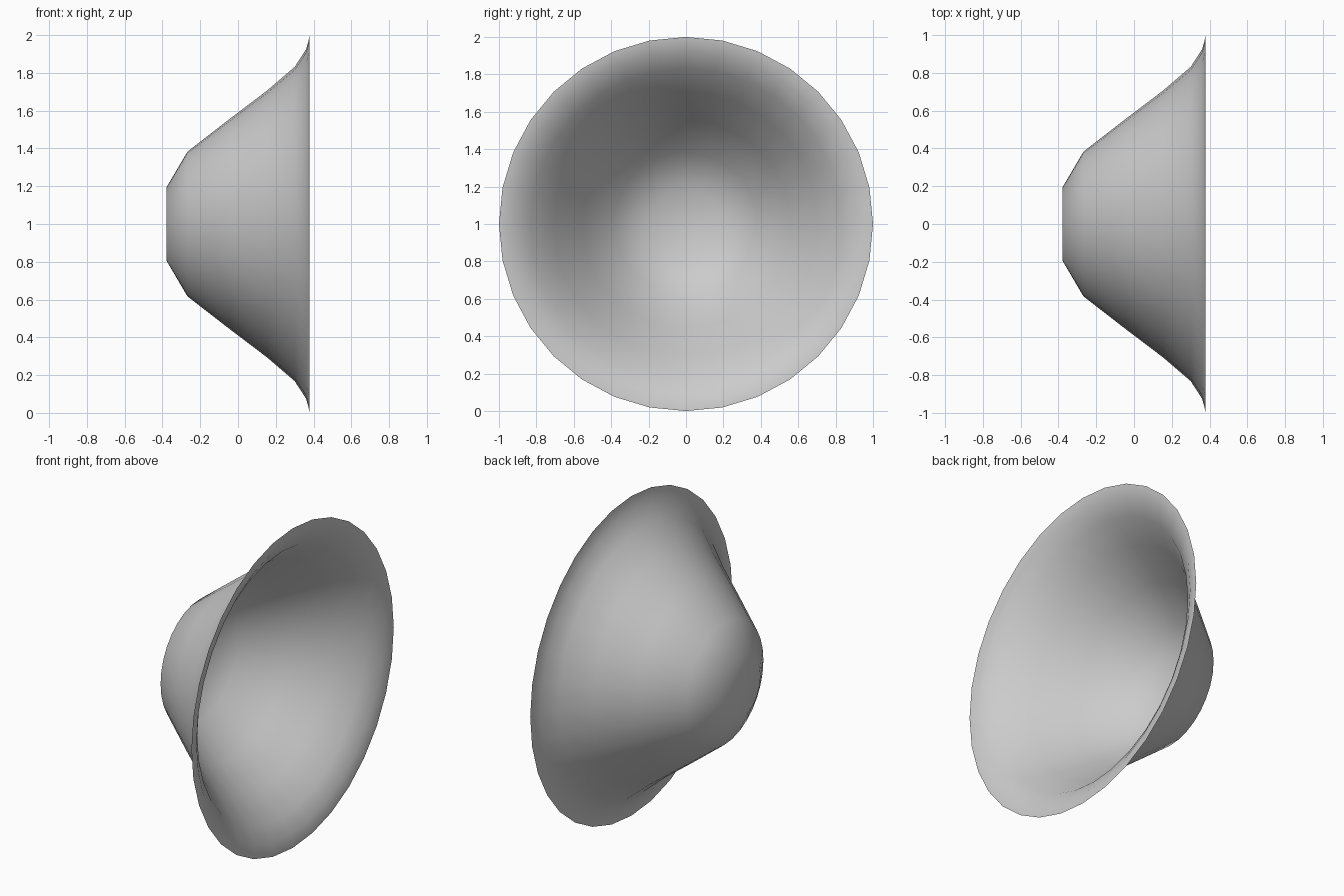
import bpy, bmesh, math
from mathutils import Matrix, Vector

if "Cube" in bpy.data.objects:
    bpy.data.objects.remove(bpy.data.objects["Cube"], do_unlink=True)

SEGMENTS = 32

# Single light grey material
grey = bpy.data.materials.new("light grey")
grey.use_nodes = True
colour = (0.6, 0.6, 0.6, 1)
grey.diffuse_color = colour
grey.node_tree.nodes["Principled BSDF"].inputs["Base Color"].default_value = colour

# Axial position of each ring, from the flat base to the flared rim
depths = [-0.378, -0.378, -0.268, -0.045, 0.155, 0.30, 0.36, 0.376, 0.378]
profile = [(x, math.sin(math.radians(90) * i / 8)) for i, x in enumerate(depths)]

# Revolve the profile about the x axis into an open bowl
bm = bmesh.new()
verts = [bm.verts.new((x, 0, r)) for x, r in profile]
edges = [bm.edges.new(pair) for pair in zip(verts, verts[1:])]
bmesh.ops.spin(bm, geom=verts + edges, cent=(0, 0, 0), axis=(1, 0, 0),
               angle=math.tau, steps=SEGMENTS, use_duplicate=False)
bmesh.ops.remove_doubles(bm, verts=bm.verts, dist=0.0005)
bmesh.ops.recalc_face_normals(bm, faces=bm.faces)

# Make the outer surface the front side
base = min(bm.faces, key=lambda f: f.calc_center_median().x)
if base.normal.x > 0:
    bmesh.ops.reverse_faces(bm, faces=bm.faces)
for face in bm.faces:
    face.smooth = True
bm.transform(Matrix.Translation(Vector((0, 0, 1))))

mesh = bpy.data.meshes.new("flared_bowl")
bm.to_mesh(mesh)
bm.free()
mesh.materials.append(grey)
bowl = bpy.data.objects.new("flared_bowl", mesh)
bpy.context.collection.objects.link(bowl)
